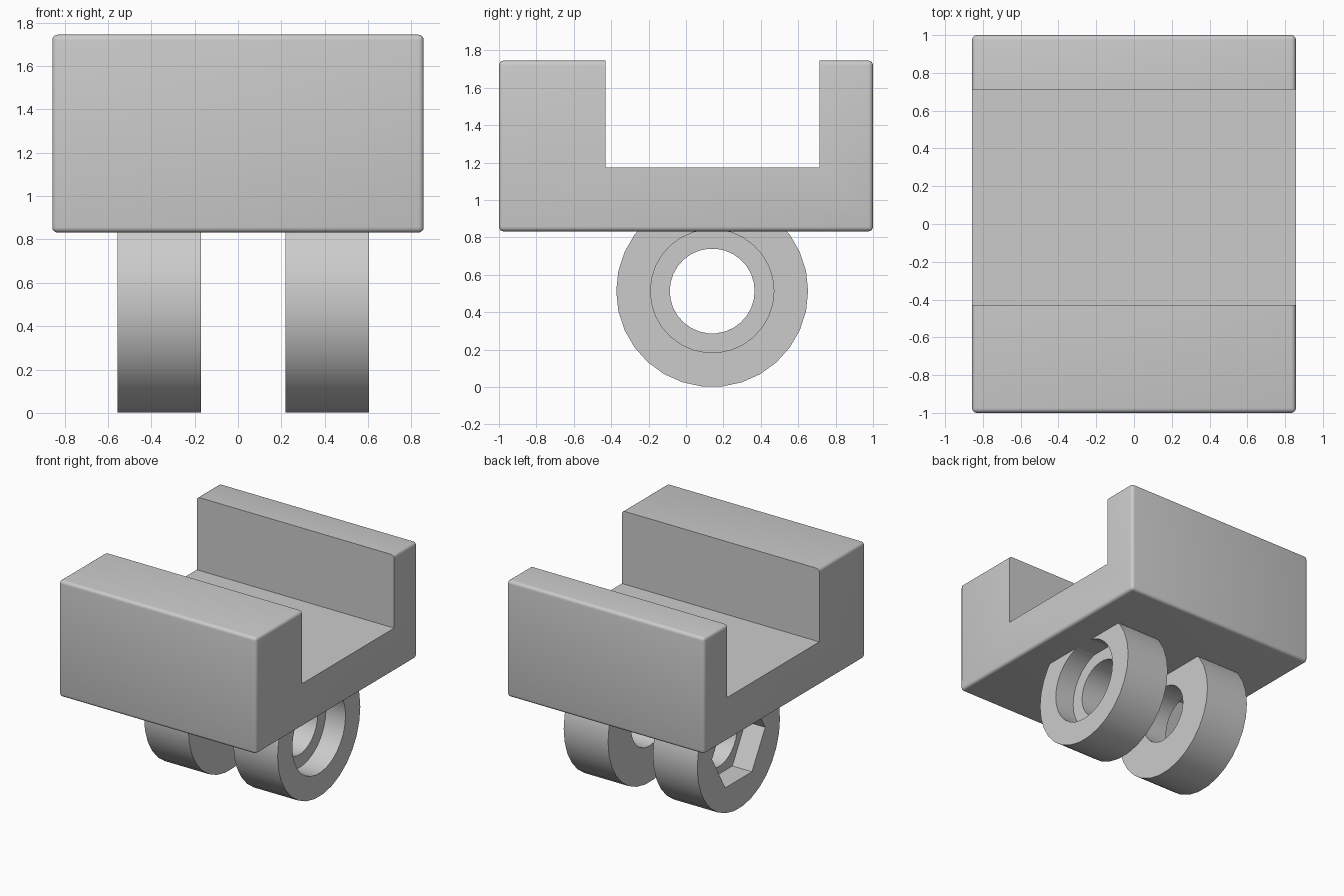
import bpy
import math
from mathutils import Vector

default = bpy.data.objects.get("Cube")
if default:
    bpy.data.objects.remove(default, do_unlink=True)

# Single plain grey
grey = bpy.data.materials.new("light_grey")
grey.use_nodes = True
colour = (0.6, 0.6, 0.6, 1)
grey.diffuse_color = colour
grey.node_tree.nodes["Principled BSDF"].inputs["Base Color"].default_value = colour


def box(name, low, high):
    low, high = Vector(low), Vector(high)
    bpy.ops.mesh.primitive_cube_add(size=1, location=(low + high) / 2)
    ob = bpy.context.object
    ob.name = name
    ob.scale = high - low
    bpy.ops.object.transform_apply(location=False, rotation=False, scale=True)
    return ob


def rod(name, radius, x0, x1, sides=30):
    """Cylinder along x on the shared ring axis."""
    bpy.ops.mesh.primitive_cylinder_add(
        vertices=sides, radius=radius, depth=x1 - x0,
        location=((x0 + x1) / 2, AXIS_Y, AXIS_Z), rotation=(0, math.pi / 2, 0))
    ob = bpy.context.object
    ob.name = name
    return ob


def apply_modifier(ob, mod):
    bpy.context.view_layer.objects.active = ob
    bpy.ops.object.modifier_apply(modifier=mod.name)


def cut(ob, cutter):
    mod = ob.modifiers.new("cut", "BOOLEAN")
    mod.operation = "DIFFERENCE"
    mod.solver = "EXACT"
    mod.object = cutter
    apply_modifier(ob, mod)
    bpy.data.objects.remove(cutter, do_unlink=True)


def finish(ob):
    ob.data.materials.clear()
    ob.data.materials.append(grey)
    bpy.ops.object.select_all(action="DESELECT")
    ob.select_set(True)
    bpy.context.view_layer.objects.active = ob
    bpy.ops.object.shade_smooth_by_angle(angle=math.radians(32))


# Rounded block with a channel running from side to side
block = box("channel_block", (-0.857, -1, 0.832), (0.857, 1, 1.745))
bevel = block.modifiers.new("round", "BEVEL")
bevel.width = 0.025
bevel.segments = 4
apply_modifier(block, bevel)
cut(block, box("channel_cutter", (-1, -0.43, 1.173), (1, 0.713, 2)))
finish(block)

# Two mounting rings under the block, each with a bore and an outer recess
AXIS_Y, AXIS_Z = 0.14, 0.513
OUTER, RECESS, BORE, DEPTH = 0.513, 0.33, 0.227, 0.17
MARGIN = 0.1


def ring(name, x0, x1, pocket):
    ob = rod(name, OUTER, x0, x1)
    cut(ob, rod("bore_cutter", BORE, x0 - MARGIN, x1 + MARGIN))
    cut(ob, pocket)
    finish(ob)


# Round recess for the bolt head
ring("left_ring", 0.22, 0.605,
     rod("bolt_pocket", RECESS, 0.605 - DEPTH, 0.605 + MARGIN))

# Hexagonal recess for the nut, flat sides up and down
nut = rod("nut_pocket", RECESS, -0.555 - MARGIN, -0.555 + DEPTH, sides=6)
nut.rotation_euler = (math.pi / 2, 0, math.pi / 2)
corner = max((nut.rotation_euler.to_matrix() @ v.co for v in nut.data.vertices),
             key=lambda p: p.z)
if corner.z > RECESS * 0.95:
    nut.rotation_euler = (math.pi / 2, math.pi / 6, math.pi / 2)
bpy.context.view_layer.update()
ring("right_ring", -0.555, -0.17, nut)
